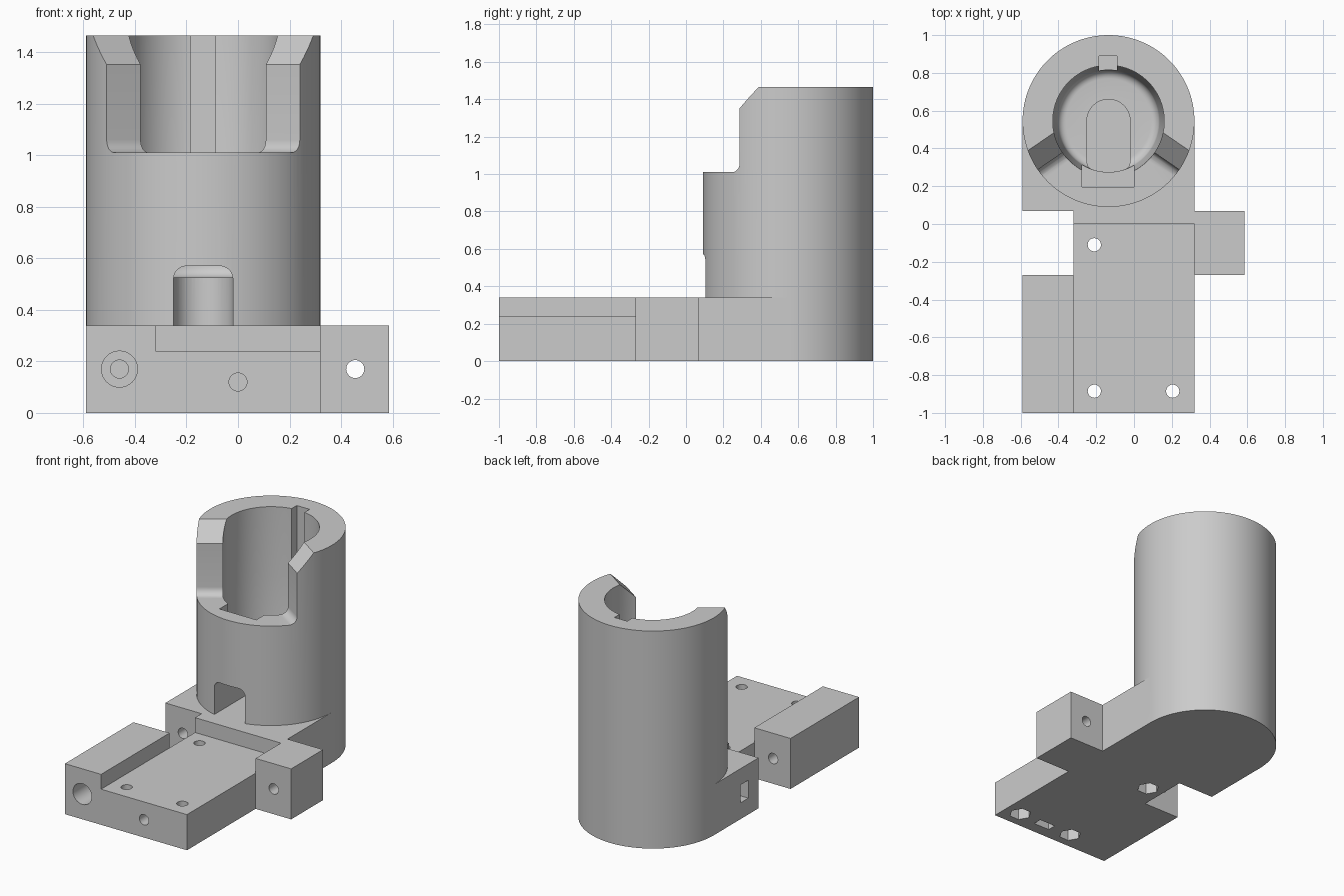
import bpy, bmesh
from math import sin, cos, pi, radians
from mathutils import Vector

if "Cube" in bpy.data.objects:
    bpy.data.objects.remove(bpy.data.objects["Cube"], do_unlink=True)

CX, CY, R = -0.135, 0.545, 0.455      # tower axis and radius
BASE, PLATE, RIM, TOP = 0.34, 0.24, 1.01, 1.465
SIDE = CX + R

grey = bpy.data.materials.new("plain grey")
grey.use_nodes = True
grey.diffuse_color = (0.6, 0.6, 0.6, 1)
grey.node_tree.nodes["Principled BSDF"].inputs["Base Color"].default_value = (0.6, 0.6, 0.6, 1)


def arc(x, y, r, a, b, n):
    return [(x + r * cos(a + (b - a) * i / n), y + r * sin(a + (b - a) * i / n)) for i in range(n + 1)]


def circle(x, y, r, n=32):
    return arc(x, y, r, 0, 2 * pi, n)[:-1]


def rect(x0, x1, y0, y1):
    return [(x0, y0), (x1, y0), (x1, y1), (x0, y1)]


def up(u, v, w):
    return (u, v, w)


def along_y(u, v, w):
    return (u, w, v)


def finish(bm, name):
    bmesh.ops.recalc_face_normals(bm, faces=bm.faces)
    mesh = bpy.data.meshes.new(name)
    bm.to_mesh(mesh)
    bm.free()
    mesh.materials.append(grey)
    ob = bpy.data.objects.new(name, mesh)
    bpy.context.scene.collection.objects.link(ob)
    return ob


def prism(name, pts, lo, hi, place=up):
    """Extrude a 2D outline from lo to hi along the third axis."""
    bm = bmesh.new()
    face = bm.faces.new([bm.verts.new(place(u, v, lo)) for u, v in pts])
    ext = bmesh.ops.extrude_face_region(bm, geom=[face])["geom"]
    shift = Vector(place(0, 0, hi)) - Vector(place(0, 0, lo))
    bmesh.ops.translate(bm, vec=shift, verts=[g for g in ext if isinstance(g, bmesh.types.BMVert)])
    return finish(bm, name)


def lathe(name, profile, n=96):
    """Revolve an (r, z) profile about the tower axis."""
    bm = bmesh.new()
    vs = [bm.verts.new((CX + r, CY, z)) for r, z in profile]
    edges = [bm.edges.new(p) for p in zip(vs, vs[1:])]
    bmesh.ops.spin(bm, geom=vs + edges, cent=(CX, CY, 0), axis=(0, 0, 1), angle=2 * pi, steps=n)
    bmesh.ops.remove_doubles(bm, verts=bm.verts, dist=1e-4)
    return finish(bm, name)


def combine(target, tool, operation="DIFFERENCE"):
    mod = target.modifiers.new("combine", "BOOLEAN")
    mod.operation, mod.solver, mod.object = operation, "EXACT", tool
    bpy.context.view_layer.objects.active = target
    bpy.ops.object.modifier_apply(modifier=mod.name)
    bpy.data.objects.remove(tool, do_unlink=True)


# Base: stepped outline with a round back matching the tower
outline = arc(CX, CY, R, 0, pi, 64) + [
    (CX - R, 0.07), (-0.32, 0.07), (-0.32, -0.27), (CX - R, -0.27), (CX - R, -1), (SIDE, -1),
    (SIDE, -0.27), (0.585, -0.27), (0.585, 0.07), (SIDE, 0.07)]
body = prism("holder_body", outline, 0, BASE)
combine(body, prism("plate_recess", rect(-0.32, SIDE, -1.1, 0), PLATE, 0.6))

# Tower
combine(body, prism("tower", circle(CX, CY, R, 128), BASE, TOP), "UNION")

# Slightly tapered bore with a rounded floor edge
bore = [(0, 0.525)] + arc(0.225, 0.57, 0.045, -pi / 2, 0, 6) + [(0.295, 1.0), (0.295, 1.6), (0, 1.6)]
combine(body, lathe("bore", bore))

# Key groove at the back and wide channel at the front of the bore
combine(body, prism("key_groove", rect(-0.185, -0.09, 0.7, 0.89), 0.575, 1.6))
combine(body, prism("front_channel", rect(-0.275, 0, 0.195, 0.4), 0.575, 1.6))

# Front opening of the tower: radial walls, chamfered above and filleted below
wall = ([(0.6, RIM)] + arc(0.05, RIM + 0.05, 0.05, -pi / 2, -pi, 6)
        + [(0, 1.352), (-0.213, 1.565), (0.6, 1.565)])
for s in (-1, 1):
    a = radians(-34.5)
    d, n = Vector((s * cos(a), sin(a))), Vector((s * sin(a), -cos(a)))

    def radial(u, v, w, d=d, n=n):
        return (CX + d.x * w + n.x * u, CY + d.y * w + n.y * u, v)
    combine(body, prism("opening", wall, 0, 0.62, radial))

# Cable slot: arched doorway leading to a round ended pocket in the bore floor
H = 0.115
door = ([(CX - H, BASE), (CX + H, BASE)] + arc(CX + H - 0.05, 0.52, 0.05, 0, pi / 2, 6)
        + arc(CX - H + 0.05, 0.52, 0.05, pi / 2, pi, 6))
combine(body, prism("doorway", door, 0.03, 0.36, along_y))
pocket = arc(CX, CY, H, 0, pi, 24) + [(CX - H, 0.34), (CX + H, 0.34)]
combine(body, prism("floor_pocket", pocket, BASE, 0.56))

# Vertical screw holes with hexagonal nut pockets underneath
for x, y in ((-0.21, -0.11), (-0.21, -0.885), (0.205, -0.885)):
    combine(body, prism("screw_hole", circle(x, y, 0.035), -0.1, 0.5))
    combine(body, prism("nut_pocket", circle(x, y, 0.07, 6), -0.1, 0.1))

# Horizontal holes: rail, rear block, side lug and front edge
for x, z, r, y0, y1 in ((-0.46, 0.17, 0.07, -1.1, -0.5), (-0.46, 0.17, 0.035, -1.2, 0.32),
                        (0.455, 0.17, 0.035, -0.4, 0.2), (0, 0.12, 0.035, -1.1, -0.8)):
    combine(body, prism("cross_hole", circle(x, z, r), y0, y1, along_y))

# Square nut slots
combine(body, prism("front_nut_slot", rect(-0.06, 0.06, -0.92, -0.86), -0.1, 0.18))
combine(body, prism("side_nut_slot", rect(-0.7, -0.4, 0.18, 0.26), 0.11, 0.23))

# Smooth the round walls, keep the edges sharp
bpy.ops.object.select_all(action="DESELECT")
body.select_set(True)
bpy.context.view_layer.objects.active = body
bpy.ops.object.shade_smooth_by_angle(angle=radians(25))
